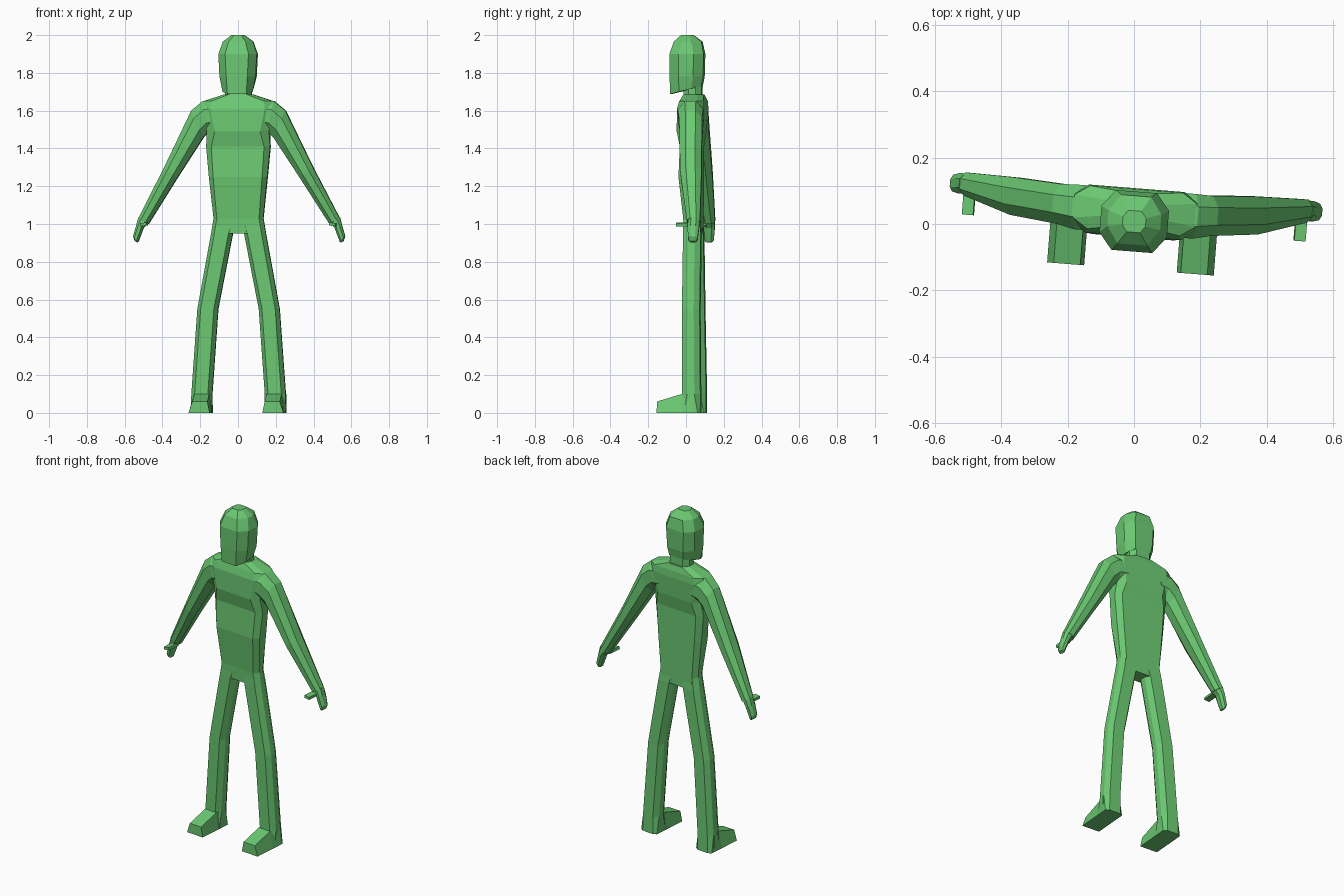
import bpy, bmesh, math
from mathutils import Vector, Matrix

green = bpy.data.materials.new("green")
green.diffuse_color = (0.147, 0.58, 0.168, 1)
TURN = Matrix.Rotation(-0.079, 4, 'Z')  # whole figure is turned slightly


def loft(name, rings, side=1):
    """Skin a list of equal-length point rings, cap the ends, mirror if side is -1."""
    bm = bmesh.new()
    rows = [[bm.verts.new(TURN @ Vector((p[0] * side, p[1], p[2]))) for p in r] for r in rings]
    n = len(rows[0])
    for a, b in zip(rows, rows[1:]):
        for i in range(n):
            j = (i + 1) % n
            bm.faces.new((a[i], a[j], b[j], b[i]))
    bm.faces.new(rows[0])
    bm.faces.new(rows[-1])
    bmesh.ops.recalc_face_normals(bm, faces=bm.faces)
    mesh = bpy.data.meshes.new(name)
    bm.to_mesh(mesh)
    bm.free()
    mesh.materials.append(green)
    obj = bpy.data.objects.new(name, mesh)
    bpy.context.collection.objects.link(obj)


def ring(z, x0, x1, y0, y1, cx, cy):
    """Flat ring: rectangle with chamfered corners."""
    return [(x0 + cx, y0, z), (x1 - cx, y0, z), (x1, y0 + cy, z), (x1, y1 - cy, z),
            (x1 - cx, y1, z), (x0 + cx, y1, z), (x0, y1 - cy, z), (x0, y0 + cy, z)]


def limb_ring(top, bottom, y0, y1, c=0.28):
    """Slanted ring for an arm between an upper and a lower outline point (x, z)."""
    def at(t, y):
        return (top[0] + (bottom[0] - top[0]) * t, y, top[1] + (bottom[1] - top[1]) * t)
    d = (y1 - y0) * c
    return [at(c, y0), at(1 - c, y0), at(1, y0 + d), at(1, y1 - d),
            at(1 - c, y1), at(c, y1), at(0, y1 - d), at(0, y0 + d)]


# Torso: hips, waist, ribs, chest overhang, shoulders, neck base
torso = [(0.95, 0.130, -0.004, 0.085, 0.02, 0.03),
         (1.03, 0.132, -0.006, 0.085, 0.02, 0.03),
         (1.25, 0.155, -0.030, 0.085, 0.025, 0.03),
         (1.41, 0.170, -0.022, 0.085, 0.03, 0.03),
         (1.49, 0.165, -0.040, 0.100, 0.045, 0.03),
         (1.61, 0.190, -0.037, 0.108, 0.045, 0.03),
         (1.65, 0.185, -0.025, 0.105, 0.045, 0.03),
         (1.685, 0.080, -0.010, 0.095, 0.03, 0.03)]
loft("torso", [ring(z, -x, x, y0, y1, cx, cy) for z, x, y0, y1, cx, cy in torso])

# Neck
loft("neck", [ring(z, -0.07, 0.07, -0.01, 0.085, 0.025, 0.03) for z in (1.66, 1.76)])

# Head: chin slopes down to the front, crown tapers to a small cap
head = [(1.70, 0.080, -0.080, 0.085, 0.03, 0.05),
        (1.78, 0.096, -0.083, 0.095, 0.04, 0.05),
        (1.90, 0.102, -0.083, 0.098, 0.04, 0.05),
        (1.965, 0.080, -0.062, 0.085, 0.035, 0.05),
        (2.00, 0.035, -0.025, 0.040, 0.015, 0.02)]
rings = [ring(z, -x, x, y0, y1, cx, cy) for z, x, y0, y1, cx, cy in head]
rings[0] = [(x, y, 1.688 + max(0, y + 0.08) * 0.25) for x, y, z in rings[0]]
loft("head", rings)

for side, tag in ((1, "left"), (-1, "right")):
    # Arm: shoulder, upper arm, elbow, wrist
    loft(tag + "_arm", [
        limb_ring((0.11, 1.66), (0.11, 1.50), -0.030, 0.105),
        limb_ring((0.19, 1.65), (0.155, 1.49), -0.030, 0.105),
        limb_ring((0.25, 1.60), (0.185, 1.46), -0.018, 0.103),
        limb_ring((0.395, 1.30), (0.325, 1.245), -0.002, 0.112),
        limb_ring((0.535, 1.03), (0.48, 1.00), 0.045, 0.115)], side)
    # Hand, bent slightly downwards
    loft(tag + "_hand", [
        limb_ring((0.535, 1.035), (0.485, 1.005), 0.052, 0.112),
        limb_ring((0.547, 0.99), (0.507, 0.98), 0.050, 0.112),
        limb_ring((0.563, 0.935), (0.535, 0.905), 0.055, 0.105),
        limb_ring((0.555, 0.91), (0.540, 0.902), 0.062, 0.098)], side)
    # Thumb, pointing forward
    loft(tag + "_thumb", [[(0.483, y, 0.992), (0.518, y, 0.988), (0.520, y, 1.004), (0.486, y, 1.008)]
                          for y in (-0.012, 0.07)], side)
    # Leg
    legs = [(0.00, 0.140, 0.252, -0.004, 0.094), (0.10, 0.140, 0.250, -0.004, 0.094),
            (0.55, 0.108, 0.218, -0.006, 0.088), (0.95, 0.030, 0.145, -0.006, 0.088),
            (1.03, 0.005, 0.132, -0.004, 0.082)]
    loft(tag + "_leg", [ring(z, a, b, y0, y1, 0.02, 0.03 if z > 0.05 else 0.012)
                        for z, a, b, y0, y1 in legs], side)
    # Foot wedge
    loft(tag + "_foot", [[(0.14, y, 0), (0.252, y, 0), (0.252 - 0.02 * t, y, h), (0.14 + 0.012 * t, y, h)]
                         for y, h, t in ((-0.136, 0.06, 1), (-0.004, 0.10, 1), (0.06, 0.10, 0))], side)
